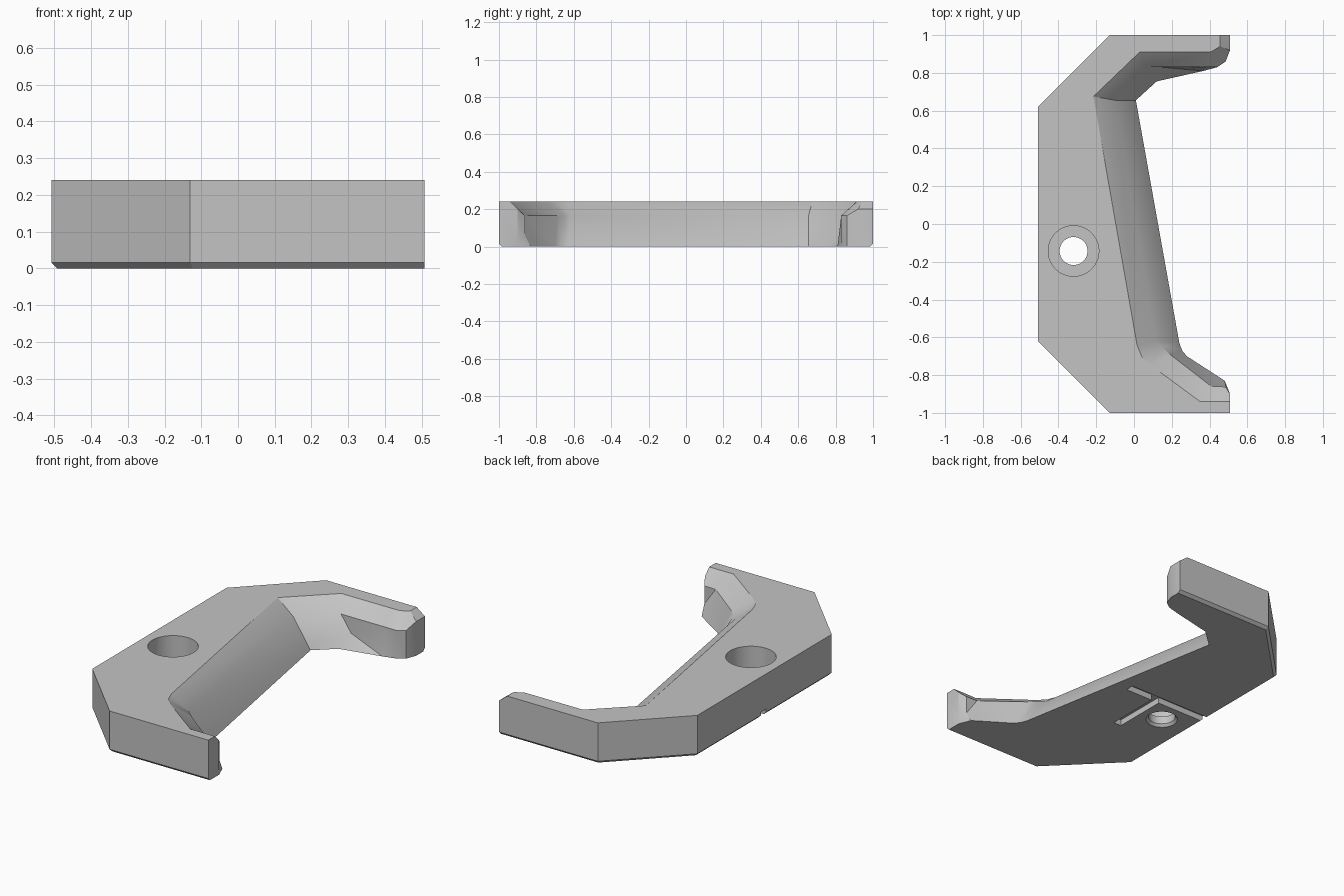
import bpy
import bmesh
from math import radians
from mathutils import Vector

HEIGHT = 0.24      # overall thickness
EDGE = 0.016       # chamfer around the outer lower edge
SHOULDER = 0.165   # height where the inner wall turns into the top slope
TIP = 0.2          # same, on the arm ends
SIDE = 0.508       # half of the width

if "Cube" in bpy.data.objects:
    bpy.data.objects.remove(bpy.data.objects["Cube"], do_unlink=True)

# Single plain grey
grey = bpy.data.materials.new("plain grey")
grey.use_nodes = True
colour = (0.55, 0.55, 0.55, 1)
grey.diffuse_color = colour
grey.node_tree.nodes["Principled BSDF"].inputs["Base Color"].default_value = colour

# Outer outline: full position, then its inset position on the underside
outer = [
    ((-SIDE, .62), (-.492, .613)),
    ((-SIDE, -.62), (-.492, -.613)),
    ((-.13, -1), (-.123, -.984)),
    ((SIDE, -1), (SIDE, -.984)),
]
# Inner outline from front arm to back arm: top, shoulder, bottom
inner = [
    ((SIDE, -.94), (SIDE, -.9), (SIDE, -.9)),
    ((.45, -.939), (.485, -.862), (.48, -.83)),
    ((.35, -.94), (.41, -.86), (.45, -.81)),
    ((.085, -.745), (.19, -.69), (.28, -.7)),
    ((.04, -.7), (.145, -.65), (.255, -.67)),
    ((.016, -.64), (.115, -.62), (.24, -.63)),
    ((-.215, .675), (-.1, .655), (.01, .655)),
    ((.03, .91), (.085, .83), (.12, .755)),
    ((.36, .911), (.365, .83), (.365, .81)),
    ((.41, .912), (.44, .83), (.44, .83)),
    ((.455, .94), (.485, .86), (.485, .86)),
    ((.456, .95), (SIDE, .92), (SIDE, .92)),
]
# Rows where a lower ramp meets an upright wall
knees = {1: (.485, -.862, .06), 7: (.15, .83, .07)}


def outer_column(full, inset, top=None, shoulder=SHOULDER):
    """Bottom-to-top points of an outer corner."""
    return [Vector((*inset, 0)), Vector((*full, EDGE)),
            Vector((*full, shoulder)), Vector((*(top or full), HEIGHT))]


def inner_column(top, mid, bottom, shoulder, knee):
    """Bottom-to-top points of the inner wall."""
    low, high = Vector((*bottom, 0)), Vector((*mid, shoulder))
    bend = Vector(knee) if knee else low.lerp(high, EDGE / shoulder)
    return [low, bend, high, Vector((*top, HEIGHT))]


columns = [outer_column(*pair) for pair in outer]
for i, row in enumerate(inner):
    at_end = i in (0, len(inner) - 1)
    columns.append(inner_column(*row, TIP if at_end else SHOULDER, knees.get(i)))
columns.append(outer_column((SIDE, 1), (SIDE, .984), top=(.455, 1), shoulder=TIP))
columns.append(outer_column((-.13, 1), (-.123, .984)))

# Body: skin the columns and cap both ends
bm = bmesh.new()
grid = [[bm.verts.new(point) for point in column] for column in columns]
for i, column in enumerate(grid):
    following = grid[(i + 1) % len(grid)]
    for k in range(len(column) - 1):
        bm.faces.new((column[k], following[k], following[k + 1], column[k + 1]))
bm.faces.new([column[-1] for column in grid])
bm.faces.new([column[0] for column in reversed(grid)])
bm.normal_update()
bmesh.ops.triangulate(bm, faces=bm.faces[:], ngon_method="EAR_CLIP")
bmesh.ops.recalc_face_normals(bm, faces=bm.faces[:])
mesh = bpy.data.meshes.new("bracket_body")
bm.to_mesh(mesh)
bm.free()
body = bpy.data.objects.new("bracket_body", mesh)
bpy.context.collection.objects.link(body)
mesh.materials.append(grey)


def cut(cutter):
    """Subtract a helper from the body, then discard it."""
    cutter.hide_render = True
    cutter.data.materials.append(grey)
    modifier = body.modifiers.new("cut", "BOOLEAN")
    modifier.operation = "DIFFERENCE"
    modifier.solver = "EXACT"
    modifier.object = cutter
    bpy.ops.object.select_all(action="DESELECT")
    bpy.context.view_layer.objects.active = body
    body.select_set(True)
    bpy.ops.object.modifier_apply(modifier=modifier.name)
    bpy.data.objects.remove(cutter, do_unlink=True)


def cut_round(radius_low, radius_high, low, high):
    """Cut a round or tapered opening at the bolt position."""
    bpy.ops.mesh.primitive_cone_add(
        vertices=48, radius1=radius_low, radius2=radius_high,
        depth=high - low, location=(-.32, -.143, (low + high) / 2))
    cut(bpy.context.object)


def cut_groove(x_low, x_high, y_low, y_high, depth=0.035):
    """Cut a shallow square groove into the underside."""
    bpy.ops.mesh.primitive_cube_add(
        size=1, location=((x_low + x_high) / 2, (y_low + y_high) / 2, 0))
    groove = bpy.context.object
    groove.scale = (x_high - x_low, y_high - y_low, depth * 2)
    bpy.context.view_layer.update()
    cut(groove)


# Bolt hole: through bore, deep counterbore, lower lead-in
cut_round(.074, .074, -.1, HEIGHT + .1)
cut_round(.134, .134, .06, HEIGHT + .1)
cut_round(.095, .07, -.01, .02)

# Crossing grooves on the underside
cut_groove(-.6, .04, -.015, .035)
cut_groove(-.19, -.14, -.34, .01)

# Soft shading on the curved bends only
bpy.context.view_layer.objects.active = body
body.select_set(True)
bpy.ops.object.shade_smooth_by_angle(angle=radians(30))
